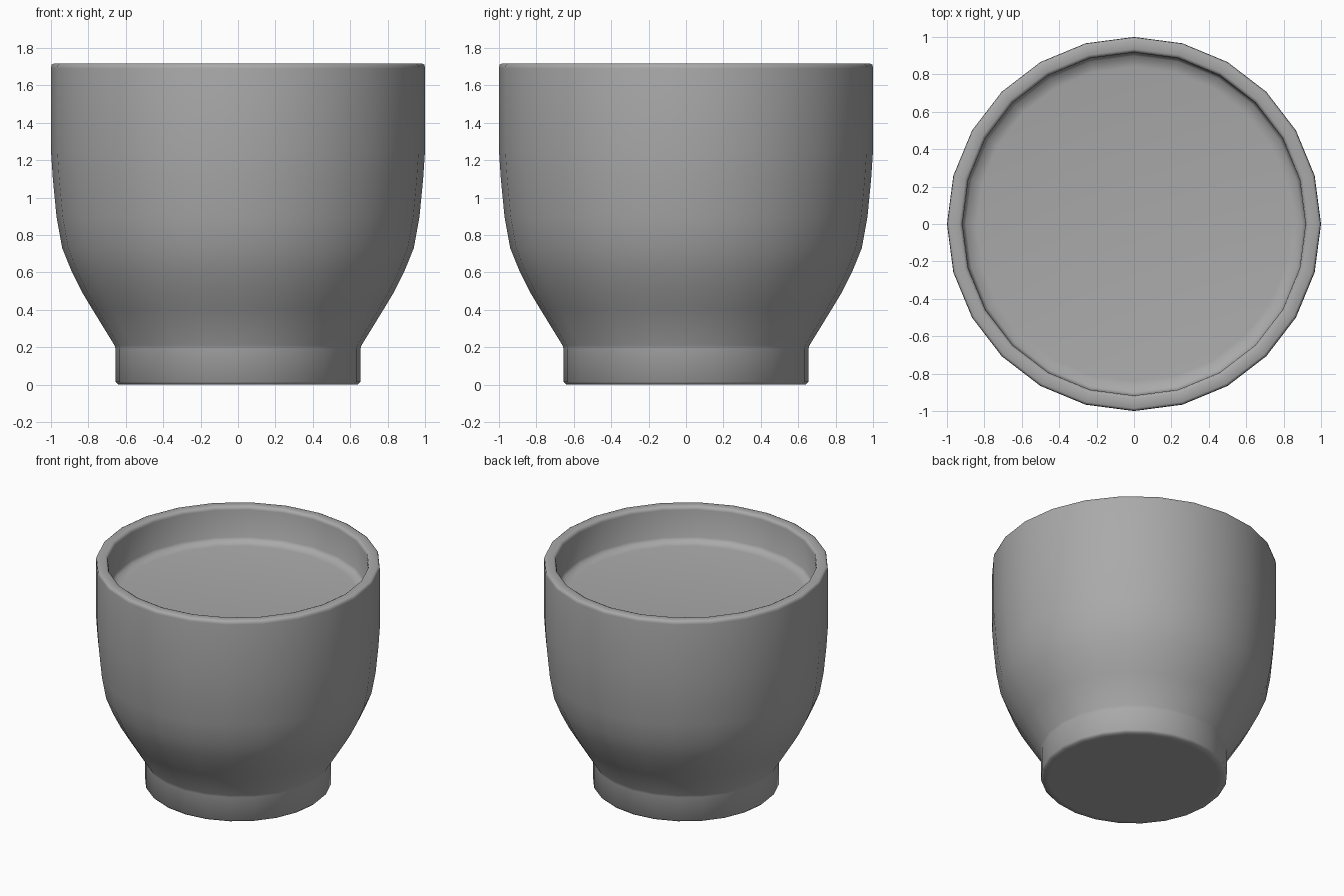
import bpy
import bmesh
from math import cos, sin, tau

cube = bpy.data.objects.get("Cube")
if cube:
    bpy.data.objects.remove(cube, do_unlink=True)

SIDES = 24


def make_material(name, colour):
    mat = bpy.data.materials.new(name)
    mat.use_nodes = True
    mat.diffuse_color = colour
    bsdf = next(n for n in mat.node_tree.nodes if n.type == 'BSDF_PRINCIPLED')
    bsdf.inputs["Base Color"].default_value = colour
    return mat


def lathe(name, profile, mat):
    """Revolve (radius, height) points around z and cap both ends."""
    bm = bmesh.new()
    rings = [[bm.verts.new((r * cos(tau * i / SIDES), r * sin(tau * i / SIDES), z))
              for i in range(SIDES)] for r, z in profile]
    for low, high in zip(rings, rings[1:]):
        for i in range(SIDES):
            j = (i + 1) % SIDES
            bm.faces.new((low[i], low[j], high[j], high[i]))
    bm.faces.new(rings[0][::-1])
    bm.faces.new(rings[-1])
    for face in bm.faces:
        face.smooth = True
    mesh = bpy.data.meshes.new(name)
    bm.to_mesh(mesh)
    bm.free()
    mesh.materials.append(mat)
    obj = bpy.data.objects.new(name, mesh)
    bpy.context.collection.objects.link(obj)
    return obj


# Profile runs from the underside, up the outside, over the rim and inside
foot = [(0.60, 0.0), (0.64, 0.0), (0.655, 0.015), (0.655, 0.19)]
bowl = [(0.66, 0.21), (0.783, 0.41), (0.837, 0.50), (0.89, 0.607), (0.94, 0.73),
        (0.97, 0.895), (0.99, 1.10), (1.0, 1.25), (1.0, 1.69)]
rim = [(0.997, 1.71), (0.985, 1.716), (0.935, 1.716), (0.922, 1.71), (0.917, 1.69)]
filling = [(0.915, 1.48), (0.90, 1.455), (0.84, 1.445)]

grey = make_material("plain grey", (0.4, 0.4, 0.4, 1.0))
lathe("cup", foot + bowl + rim + filling, grey)
